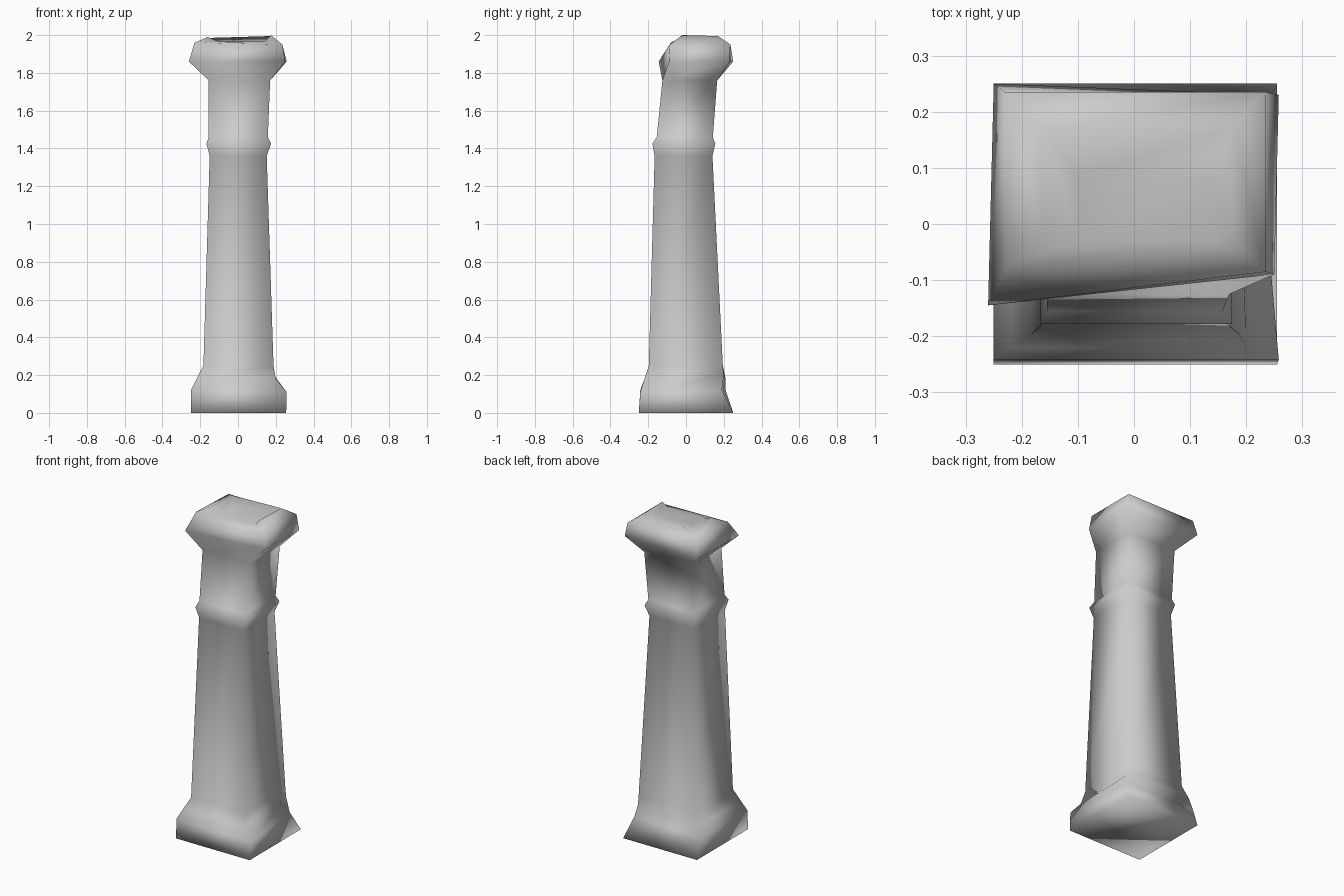
import bpy, bmesh

if "Cube" in bpy.data.objects:
    bpy.data.objects.remove(bpy.data.objects["Cube"])

# Square sections of the column: z, left, right, front, back
SECTIONS = [
    (0.00, -0.25, 0.255, -0.25, 0.25),   # foot
    (0.12, -0.25, 0.25, -0.242, 0.21),
    (0.18, -0.22, 0.20, -0.22, 0.21),
    (0.25, -0.183, 0.188, -0.197, 0.195),  # bottom of shaft
    (1.36, -0.15, 0.152, -0.166, 0.14),   # top of shaft
    (1.425, -0.167, 0.175, -0.178, 0.155),  # collar
    (1.46, -0.155, 0.158, -0.155, 0.142),
    (1.76, -0.155, 0.17, -0.125, 0.165),  # neck
    (1.86, -0.25, 0.25, -0.09, 0.25),    # capital
    (1.95, -0.23, 0.235, -0.085, 0.235),
]
# Worn corners: (section, corner) -> offset; corners are FL, FR, BR, BL
WEAR = {
    (8, 0): (-0.01, -0.055, 0), (8, 2): (0.008, -0.02, 0),
    (1, 2): (-0.03, -0.02, 0), (2, 2): (-0.01, -0.01, 0.02),
    (1, 1): (0.008, 0, -0.01), (9, 0): (0, 0.005, 0.01),
}


def corners(left, right, front, back):
    return [(left, front), (right, front), (right, back), (left, back)]


def ring(bm, points):
    return [bm.verts.new(p) for p in points]


def bridge(bm, a, b, sides=range(4)):
    for i in sides:
        j = (i + 1) % 4
        bm.faces.new((a[i], a[j], b[j], b[i]))


bm = bmesh.new()
rings = []
for s, (z, *box) in enumerate(SECTIONS):
    pts = []
    for c, (x, y) in enumerate(corners(*box)):
        dx, dy, dz = WEAR.get((s, c), (0, 0, 0))
        pts.append((x + dx, y + dy, z + dz))
    rings.append(ring(bm, pts))

# Foot, shaft, collar and capital walls
bm.faces.new(rings[0][::-1])
for a, b in zip(rings, rings[1:]):
    bridge(bm, a, b)

# Broken top: raised rim on three sides around a shallow hollow
outer = rings[-1]
rim_z = (1.99, 2.0, 1.995, 1.985)
rim = ring(bm, [(x, y, z) for (x, y), z in zip(corners(-0.16, 0.175, -0.02, 0.17), rim_z)])
hollow = ring(bm, [(x, y, 1.965) for x, y in corners(-0.10, 0.14, -0.03, 0.08)])
bridge(bm, outer, rim, (1, 2, 3))
bridge(bm, rim, hollow, (1, 2, 3))
bm.faces.new((outer[0], outer[1], hollow[1], hollow[0]))
bm.faces.new((outer[0], hollow[0], rim[0]))
bm.faces.new((outer[1], rim[1], hollow[1]))
bm.faces.new(hollow)

bmesh.ops.recalc_face_normals(bm, faces=bm.faces[:])
for f in bm.faces:
    f.smooth = True
mesh = bpy.data.meshes.new("stone_column")
bm.to_mesh(mesh)
bm.free()
column = bpy.data.objects.new("stone_column", mesh)
bpy.context.collection.objects.link(column)
